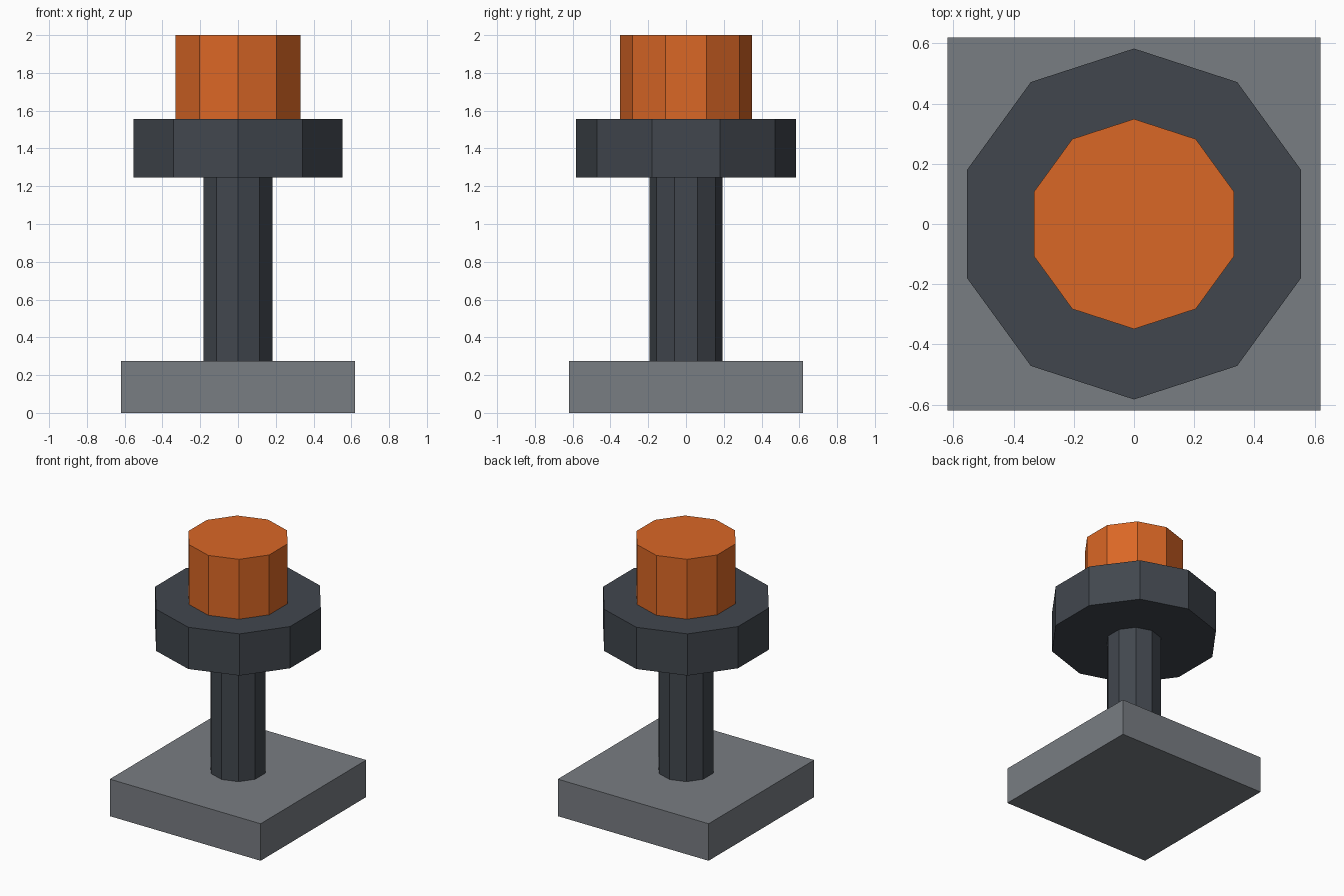
import bpy

if "Cube" in bpy.data.objects:
    bpy.data.objects.remove(bpy.data.objects["Cube"])


def material(name, rgb):
    m = bpy.data.materials.new(name)
    m.diffuse_color = (*rgb, 1.0)
    m.use_nodes = True
    m.node_tree.nodes["Principled BSDF"].inputs["Base Color"].default_value = m.diffuse_color
    return m


grey = material("mid grey", (0.19, 0.205, 0.225))
dark = material("dark slate", (0.053, 0.062, 0.076))
orange = material("orange", (0.70, 0.135, 0.019))


def finish(name, mat):
    ob = bpy.context.object
    ob.name = ob.data.name = name
    ob.data.materials.append(mat)


def prism(name, radius, z0, z1, mat):
    """Upright ten-sided prism between two heights."""
    bpy.ops.mesh.primitive_cylinder_add(
        vertices=10, radius=radius, depth=z1 - z0, location=(0, 0, (z0 + z1) / 2))
    finish(name, mat)


# Square base plate
BASE, BASE_TOP = 1.24, 0.275
bpy.ops.mesh.primitive_cube_add(size=1, location=(0, 0, BASE_TOP / 2))
bpy.context.object.scale = (BASE, BASE, BASE_TOP)
bpy.ops.object.transform_apply(location=False, rotation=False, scale=True)
finish("base_plate", grey)

# Stem, collar and button cap
prism("stem", 0.193, BASE_TOP, 1.245, dark)
prism("collar", 0.583, 1.245, 1.555, dark)
prism("cap", 0.349, 1.555, 2.0, orange)
